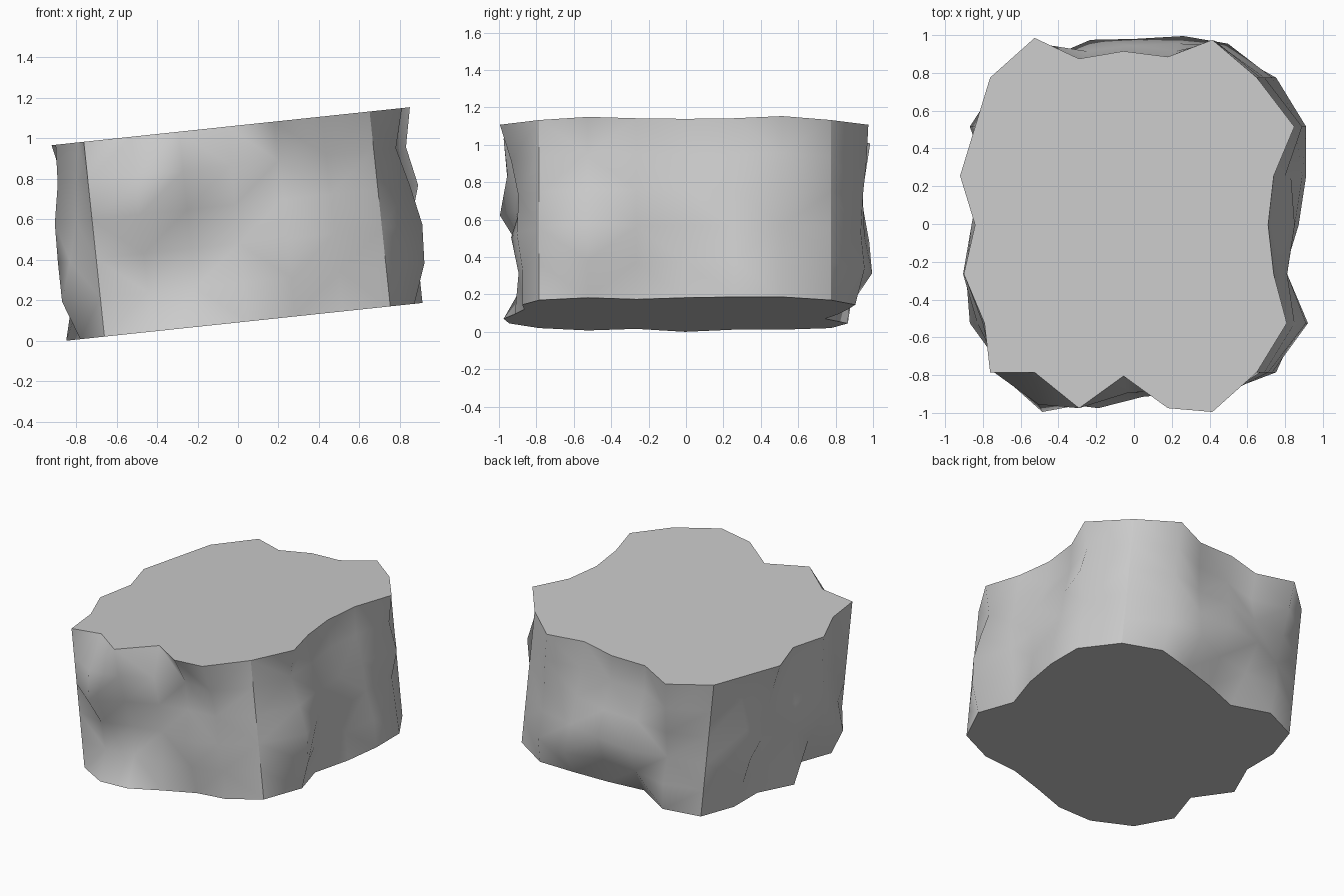
import bpy, bmesh, math
from mathutils import Matrix, Vector

if "Cube" in bpy.data.objects:
    bpy.data.objects.remove(bpy.data.objects["Cube"])

HX, HY, HEIGHT, TILT = 0.71, 0.78, 0.968, math.radians(6.05)
COLS, ROWS = 6, 5

# outward bulge of each side, rows from bottom to top, five inner columns each
front = [(.16, .19, .13, .08, .09), (.07, .08, .11, .11, .09), (.09, .07, .07, .15, .12),
         (.21, .13, .08, .09, .11), (.17, .17, .11, .09, .15), (.00, .19, .02, .19, .21)]
right = [(.12, .04, .12, .16, .16), (.19, .06, .12, .16, .15), (.20, .10, .14, .12, .14),
         (.16, .12, .12, .11, .20), (.11, .10, .06, .08, .16), (.16, .09, .06, .09, .20)]
# back and left are listed by increasing x / y, so they are walked in reverse
back = [(.09, -.03, .04, .09, .13), (.12, .10, .12, .22, .18), (.10, .20, .205, .18, .16),
        (.14, .14, .17, .14, .17), (.18, .08, .12, .12, .19), (.21, .10, .14, .11, .20)]
left = [(.12, .04, .19, .08, .08), (.19, .10, .14, .10, .13), (.13, .19, .15, .07, .17),
        (.08, .185, .14, .09, .12), (.06, .15, .08, .12, .06), (.03, .14, .08, .16, .08)]

# start corner, end corner, outward normal, bulges
sides = [((-HX, -HY), (HX, -HY), (0, -1), front),
         ((HX, -HY), (HX, HY), (1, 0), right),
         ((HX, HY), (-HX, HY), (0, 1), [r[::-1] for r in back]),
         ((-HX, HY), (-HX, -HY), (-1, 0), [r[::-1] for r in left])]


def ring(bm, row):
    """One closed outline of the rock at a given height."""
    verts = []
    for start, end, normal, bulge in sides:
        depths = (0,) + tuple(bulge[row])
        for c, depth in enumerate(depths):
            p = Vector(start).lerp(Vector(end), c / COLS) + Vector(normal) * depth
            verts.append(bm.verts.new((p.x, p.y, HEIGHT * row / ROWS)))
    return verts


# rugged walls with flat cut caps
bm = bmesh.new()
rings = [ring(bm, r) for r in range(ROWS + 1)]
n = len(rings[0])
for low, high in zip(rings, rings[1:]):
    for i in range(n):
        j = (i + 1) % n
        bm.faces.new((low[i], low[j], high[j], high[i])).smooth = True
    for i in range(0, n, COLS):
        bm.edges.get((low[i], high[i])).smooth = False
caps = [bm.faces.new(rings[0][::-1]), bm.faces.new(rings[-1])]
for cap in caps:
    for e in cap.edges:
        e.smooth = False
bmesh.ops.triangulate(bm, faces=[f for f in bm.faces if len(f.verts) == 4])

# tilt the block, then centre it and set its lowest point on the ground
bm.transform(Matrix.Rotation(-TILT, 4, 'Y'))
co = [v.co for v in bm.verts]
mid = [(min(c[k] for c in co) + max(c[k] for c in co)) / 2 for k in (0, 1)]
bm.transform(Matrix.Translation((-mid[0], -mid[1], -min(c.z for c in co))))

mesh = bpy.data.meshes.new("rock_block")
bm.to_mesh(mesh)
bm.free()
rock = bpy.data.objects.new("rock_block", mesh)
bpy.context.collection.objects.link(rock)
